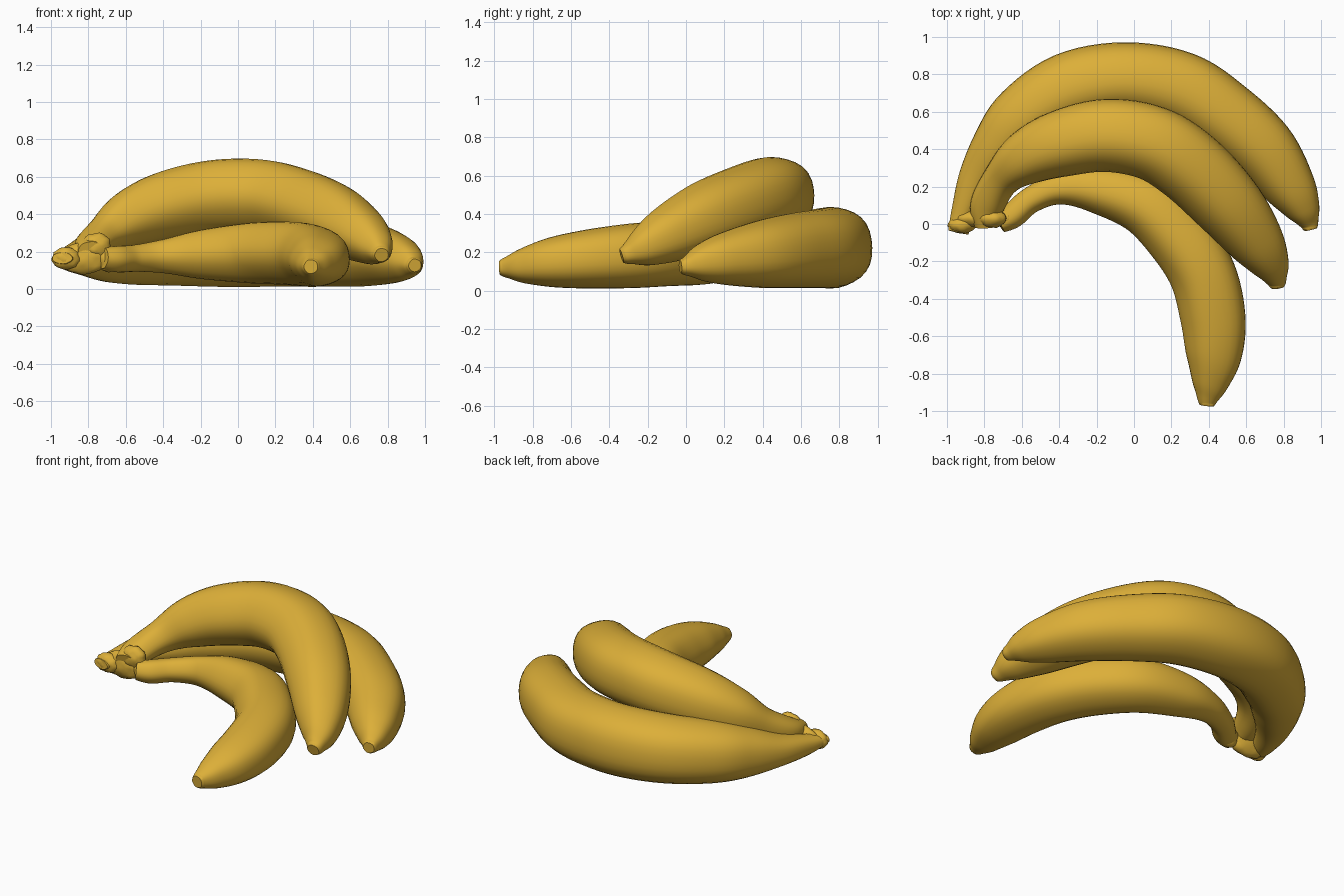
import bpy, bmesh, math, random
from mathutils import Vector

if "Cube" in bpy.data.objects:
    bpy.data.objects.remove(bpy.data.objects["Cube"])

random.seed(4)
yellow = bpy.data.materials.new("banana yellow")
yellow.diffuse_color = (0.72, 0.43, 0.04, 1)
yellow.use_nodes = True
yellow.node_tree.nodes["Principled BSDF"].inputs["Base Color"].default_value = yellow.diffuse_color
SIDES = 30


def catmull(a, b, c, d, t):
    return [0.5 * (2 * q + (r - p) * t + (2 * p - 5 * q + 4 * r - s) * t * t
                   + (3 * q - p - 3 * r + s) * t ** 3) for p, q, r, s in zip(a, b, c, d)]


def finish(bm, name, angle):
    bmesh.ops.recalc_face_normals(bm, faces=bm.faces)
    mesh = bpy.data.meshes.new(name)
    bm.to_mesh(mesh)
    bm.free()
    obj = bpy.data.objects.new(name, mesh)
    bpy.context.collection.objects.link(obj)
    mesh.materials.append(yellow)
    bpy.ops.object.select_all(action='DESELECT')
    obj.select_set(True)
    bpy.context.view_layer.objects.active = obj
    bpy.ops.object.shade_smooth_by_angle(angle=math.radians(angle))


def banana(name, keys):
    """Sweep a softly five-ridged section; keys are x, y, z, half width, half height."""
    pts = []
    for i in range(len(keys) - 1):
        quad = [keys[max(0, min(len(keys) - 1, i + k))] for k in (-1, 0, 1, 2)]
        pts += [catmull(*quad, s / 6) for s in range(6)]
    pts.append(list(keys[-1]))
    bm = bmesh.new()
    rings = []
    for i, p in enumerate(pts):
        tan = (Vector(pts[min(i + 1, len(pts) - 1)][:3]) - Vector(pts[max(i - 1, 0)][:3])).normalized()
        side = tan.cross(Vector((0, 0, 1))).normalized()
        up = side.cross(tan)
        ring = []
        for k in range(SIDES):
            a = math.tau * k / SIDES
            m = 1 + 0.018 * math.cos(5 * a + 0.4)
            ring.append(bm.verts.new(Vector(p[:3]) + m * (side * (p[3] * math.cos(a)) + up * (p[4] * math.sin(a)))))
        rings.append(ring)
    for r0, r1 in zip(rings, rings[1:]):
        for k in range(SIDES):
            j = (k + 1) % SIDES
            bm.faces.new((r0[k], r0[j], r1[j], r1[k]))
    # cut stem end, and blossom end with a dimple
    bm.faces.new(rings[0])
    tip = bm.faces.new(rings[-1])
    bmesh.ops.inset_region(bm, faces=[tip], thickness=0.014, depth=0.008)
    bmesh.ops.inset_region(bm, faces=[tip], thickness=0.008, depth=-0.012)
    finish(bm, name, 50)


banana("outer_banana", [
    (-.94, -.045, .165, .055, .03), (-.91, .08, .16, .065, .06), (-.84, .25, .17, .10, .095),
    (-.725, .42, .19, .145, .15), (-.59, .57, .21, .18, .185), (-.35, .72, .225, .2, .205),
    (-.05, .775, .225, .2, .212), (.25, .72, .22, .205, .205), (.48, .58, .21, .195, .195),
    (.69, .4, .19, .18, .175), (.835, .2, .165, .14, .135), (.905, .08, .145, .095, .095),
    (.935, .01, .13, .055, .055), (.943, -.018, .127, .042, .042)])

banana("upper_banana", [
    (-.785, -.01, .2, .07, .055), (-.785, .1, .23, .092, .075), (-.71, .24, .295, .1, .1),
    (-.585, .35, .375, .145, .15), (-.4, .43, .445, .178, .18), (-.15, .477, .495, .195, .192),
    (.1, .435, .5, .2, .195), (.3, .31, .46, .2, .195), (.5, .11, .385, .188, .185),
    (.65, -.085, .295, .153, .15), (.73, -.215, .23, .105, .105), (.76, -.295, .195, .06, .06),
    (.766, -.325, .185, .045, .045)])

banana("front_banana", [
    (-.72, .0, .165, .05, .055), (-.65, .045, .16, .068, .07), (-.55, .13, .165, .07, .072),
    (-.4, .19, .175, .085, .09), (-.2, .185, .185, .125, .13), (.06, .1, .193, .16, .16),
    (.25, -.08, .193, .175, .168), (.37, -.27, .183, .178, .168), (.425, -.5, .166, .174, .154),
    (.43, -.7, .148, .15, .13), (.41, -.85, .13, .1, .092), (.395, -.93, .122, .06, .058),
    (.391, -.96, .12, .045, .045)])

# rough torn crown joining the three stems
bm = bmesh.new()
for x, y, z, sx, sy, sz in [(-.83, .03, .165, .13, .05, .085), (-.76, .03, .23, .08, .05, .07),
                            (-.69, .03, .16, .06, .05, .07), (-.92, -.005, .165, .075, .045, .06)]:
    lump = bmesh.ops.create_icosphere(bm, subdivisions=3, radius=1)["verts"]
    phase = random.uniform(0, 6)
    for v in lump:
        n = v.co.copy()
        bump = 1 + .07 * math.sin(6 * n.x + phase) * math.cos(7 * n.z + phase) + random.uniform(-.02, .02)
        v.co = Vector((x + sx * n.x * bump, y + sy * n.y * bump, z + sz * n.z * bump))
finish(bm, "crown", 60)
